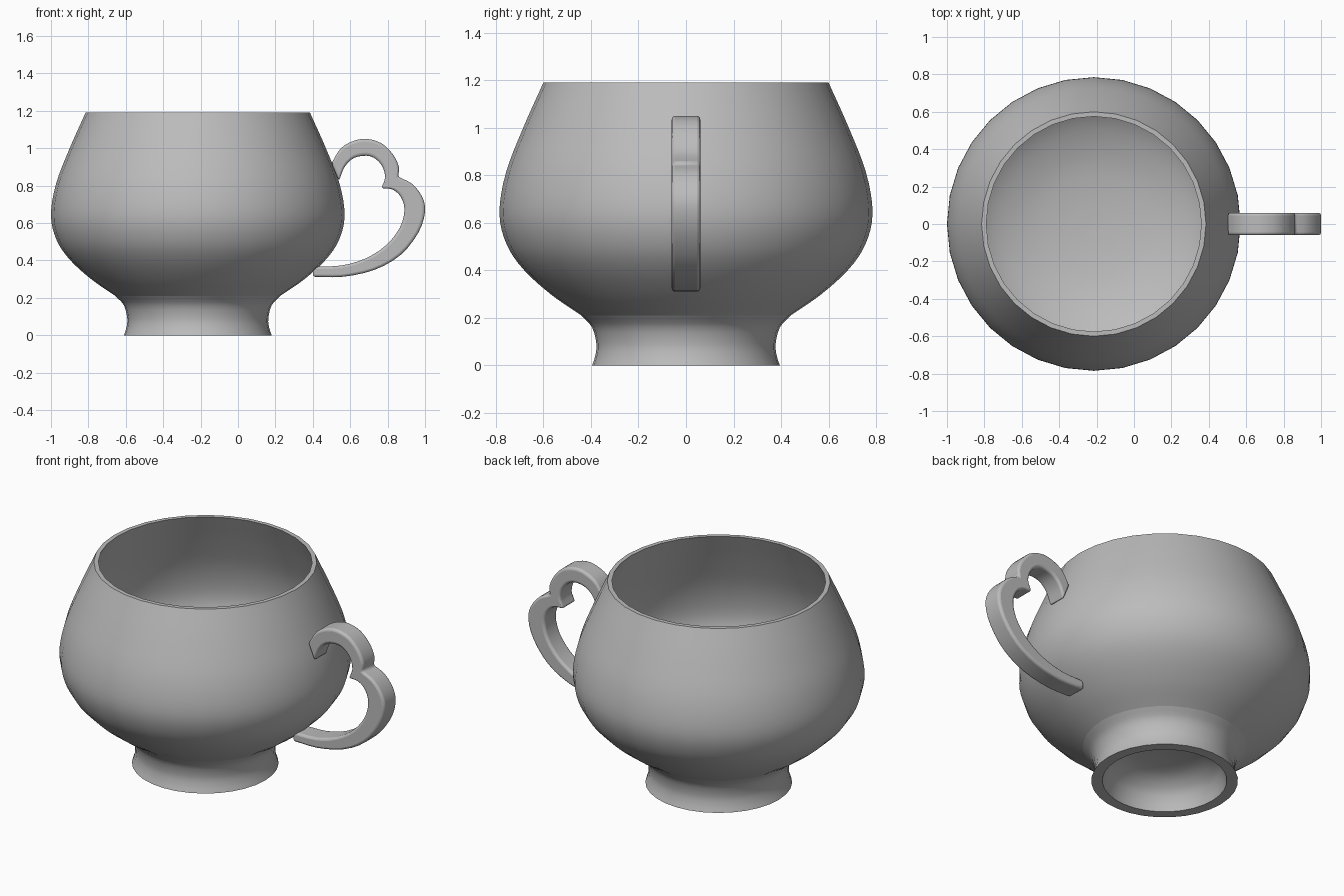
import bpy, bmesh, math
from mathutils import Vector

if "Cube" in bpy.data.objects:
    bpy.data.objects.remove(bpy.data.objects["Cube"])

CUP_X = -0.215
SIDES = 32

# Single glaze colour
glaze = bpy.data.materials.new("grey_glaze")
glaze.use_nodes = True
glaze.diffuse_color = (0.5, 0.5, 0.5, 1)
glaze.node_tree.nodes["Principled BSDF"].inputs["Base Color"].default_value = (0.5, 0.5, 0.5, 1)


def smooth_path(points, steps):
    """Interpolate a Catmull-Rom curve through 2D points."""
    p = [Vector(q) for q in points]
    p = [2 * p[0] - p[1]] + p + [2 * p[-1] - p[-2]]
    out = []
    for a, b, c, d in zip(p, p[1:], p[2:], p[3:]):
        for i in range(steps):
            t = i / steps
            out.append(0.5 * (2 * b + (c - a) * t + (2 * a - 5 * b + 4 * c - d) * t**2
                              + (3 * b - a - 3 * c + d) * t**3))
    return out + [p[-2]]


def finish(bm, name, angle):
    bmesh.ops.remove_doubles(bm, verts=bm.verts, dist=1e-5)
    bmesh.ops.recalc_face_normals(bm, faces=bm.faces)
    mesh = bpy.data.meshes.new(name)
    bm.to_mesh(mesh)
    bm.free()
    mesh.materials.append(glaze)
    obj = bpy.data.objects.new(name, mesh)
    bpy.context.collection.objects.link(obj)
    bpy.ops.object.select_all(action="DESELECT")
    obj.select_set(True)
    bpy.context.view_layer.objects.active = obj
    bpy.ops.object.shade_smooth_by_angle(angle=math.radians(angle))
    return obj


def lathe(name, profile):
    bm = bmesh.new()
    verts = [bm.verts.new((CUP_X + r, 0, z)) for r, z in profile]
    edges = [bm.edges.new(pair) for pair in zip(verts, verts[1:])]
    bmesh.ops.spin(bm, geom=verts + edges, cent=(CUP_X, 0, 0), axis=(0, 0, 1),
                   angle=math.tau, steps=SIDES, use_duplicate=False)
    return finish(bm, name, 40)


# Bowl: outer wall up to the rim, then down the inside
outer = smooth_path([(0.44, 0.21), (0.57, 0.3), (0.685, 0.405), (0.755, 0.51), (0.785, 0.64),
                     (0.758, 0.81), (0.685, 1.0), (0.6, 1.19)], 4)
inner = smooth_path([(0.575, 1.19), (0.66, 1.0), (0.733, 0.81), (0.76, 0.64), (0.73, 0.52),
                     (0.66, 0.42), (0.54, 0.325), (0.36, 0.255), (0.18, 0.225), (0, 0.215)], 4)
lathe("bowl", outer + inner)

# Foot: flared ring with a domed hollow underneath
flare = smooth_path([(0.44, 0.21), (0.395, 0.16), (0.377, 0.09), (0.382, 0.04), (0.395, 0)], 3)
hollow = smooth_path([(0.335, 0), (0.317, 0.06), (0.28, 0.115), (0.19, 0.165), (0, 0.185)], 3)
lathe("foot", flare + hollow)

# Heart-shaped handle: two lobes meeting at a notch
lobes_outer = [[(0.5, 0.92), (0.55, 1.0), (0.62, 1.04), (0.69, 1.05), (0.77, 1.025),
                (0.83, 0.965), (0.86, 0.9), (0.856, 0.847)],
               [(0.856, 0.847), (0.93, 0.81), (0.985, 0.74), (1.0, 0.66), (0.965, 0.55),
                (0.87, 0.43), (0.73, 0.35), (0.56, 0.313), (0.4, 0.313)]]
lobes_inner = [[(0.54, 0.825), (0.57, 0.9), (0.62, 0.948), (0.69, 0.96), (0.74, 0.94),
                (0.775, 0.895), (0.786, 0.84), (0.765, 0.785)],
               [(0.765, 0.785), (0.825, 0.78), (0.87, 0.74), (0.89, 0.67), (0.865, 0.575),
                (0.79, 0.48), (0.68, 0.41), (0.55, 0.373), (0.4, 0.367)]]
bm = bmesh.new()
for out_pts, in_pts in zip(lobes_outer, lobes_inner):
    a, b = ([bm.verts.new((x, -0.06, z)) for x, z in smooth_path(p, 3)] for p in (out_pts, in_pts))
    for quad in zip(a, a[1:], b[1:], b):
        bm.faces.new(quad)
bmesh.ops.remove_doubles(bm, verts=bm.verts, dist=1e-5)
side = bmesh.ops.extrude_face_region(bm, geom=bm.faces[:])
bmesh.ops.translate(bm, vec=(0, 0.12, 0),
                    verts=[g for g in side["geom"] if isinstance(g, bmesh.types.BMVert)])
handle = finish(bm, "handle", 35)
bevel = handle.modifiers.new("soft_edges", "BEVEL")
bevel.width = 0.014
bevel.segments = 3
bevel.limit_method = "ANGLE"
bevel.angle_limit = math.radians(50)
